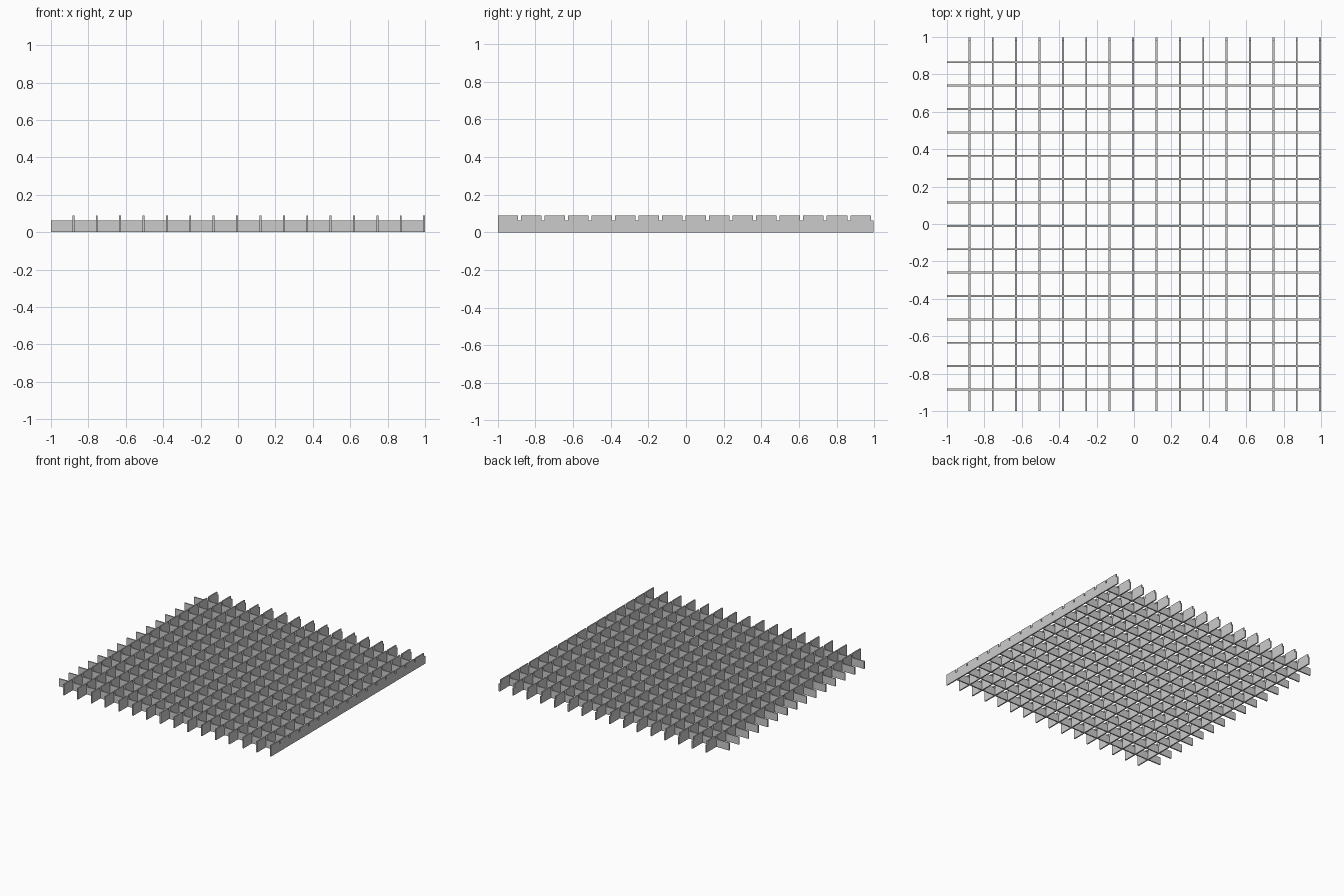
import bpy
import bmesh

cube = bpy.data.objects.get("Cube")
if cube:
    bpy.data.objects.remove(cube, do_unlink=True)

PITCH = 0.125
THICK = 0.01
BAR_TOP = 0.09
CROSS_TOP = 0.062
SLOT_HALF = 0.008
SLOT_Y = [-0.885 + PITCH * i for i in range(16)]

grey = bpy.data.materials.new("plain grey")
grey.use_nodes = True
colour = (0.6, 0.6, 0.6, 1)
grey.diffuse_color = colour
grey.node_tree.nodes["Principled BSDF"].inputs["Base Color"].default_value = colour


def slat(name, profile, axis, centre):
    """Extrude an outline of (length, height) points into a thin slat."""
    bm = bmesh.new()
    start = centre - THICK / 2
    if axis == "y":
        points = [(start, a, z) for a, z in profile]
        push = (THICK, 0, 0)
    else:
        points = [(a, start, z) for a, z in profile]
        push = (0, THICK, 0)
    face = bm.faces.new([bm.verts.new(p) for p in points])
    result = bmesh.ops.extrude_face_region(bm, geom=[face], use_keep_orig=True)
    moved = [v for v in result["geom"] if isinstance(v, bmesh.types.BMVert)]
    bmesh.ops.translate(bm, verts=moved, vec=push)
    bmesh.ops.recalc_face_normals(bm, faces=bm.faces)
    mesh = bpy.data.meshes.new(name)
    bm.to_mesh(mesh)
    bm.free()
    mesh.materials.append(grey)
    obj = bpy.data.objects.new(name, mesh)
    bpy.context.collection.objects.link(obj)


# Tall slats, notched on top where the cross slats drop in
outline = [(-1, 0), (-1, BAR_TOP)]
for y in SLOT_Y[:-1]:
    a, b = y - SLOT_HALF, y + SLOT_HALF
    outline += [(a, BAR_TOP), (a, CROSS_TOP), (b, CROSS_TOP), (b, BAR_TOP)]
# The last notch opens onto the end of the slat
end_cut = SLOT_Y[-1] - SLOT_HALF
outline += [(end_cut, BAR_TOP), (end_cut, CROSS_TOP), (0.997, CROSS_TOP), (0.997, 0)]
for i in range(16):
    slat(f"tall_slat_{i + 1}", outline, "y", -0.88 + PITCH * i)

# Low cross slats
low = [(-1, 0), (-1, CROSS_TOP), (0.998, CROSS_TOP), (0.998, 0)]
for i, y in enumerate(SLOT_Y[:-1]):
    slat(f"cross_slat_{i + 1}", low, "x", y)
